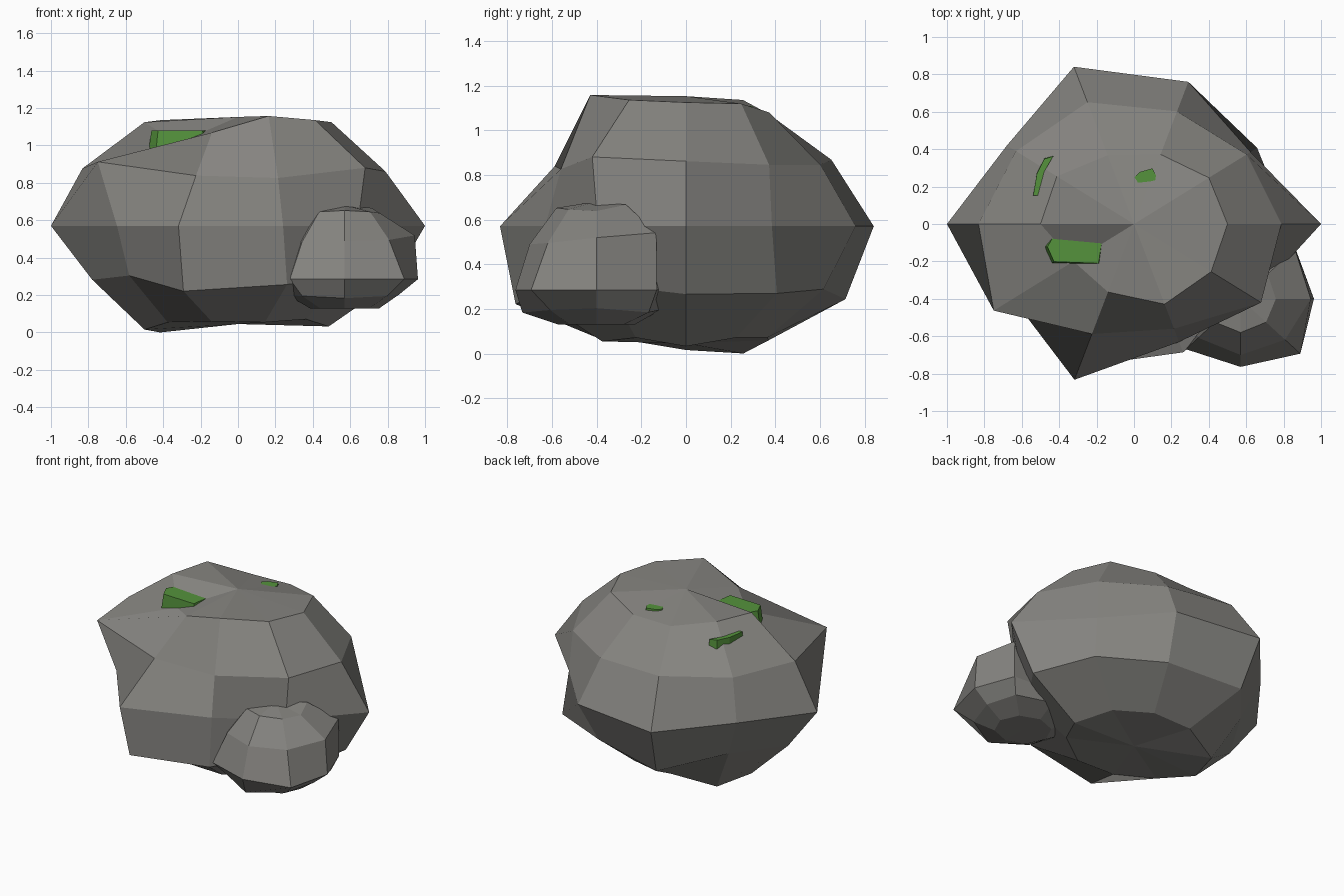
import bpy, bmesh, math

if "Cube" in bpy.data.objects:
    bpy.data.objects.remove(bpy.data.objects["Cube"])

def material(name, rgb):
    m = bpy.data.materials.new(name)
    m.diffuse_color = (*rgb, 1)
    m.use_nodes = True
    m.node_tree.nodes["Principled BSDF"].inputs["Base Color"].default_value = m.diffuse_color
    return m

STONE = material("stone grey", (0.235, 0.23, 0.215))
MOSS = material("moss green", (0.09, 0.29, 0.045))

def finish(name, bm, mat):
    me = bpy.data.meshes.new(name)
    bm.to_mesh(me)
    bm.free()
    me.materials.append(mat)
    ob = bpy.data.objects.new(name, me)
    bpy.context.collection.objects.link(ob)
    return ob

def boulder(name, centre, scale, low_scale, rings, poles):
    """Low-poly sphere; each ring lists the radius factor of every vertex."""
    bm = bmesh.new()
    def vert(lat, lon, r):
        sz = scale[2] if lat >= 0 else low_scale
        return bm.verts.new((centre[0] + scale[0] * r * math.cos(lat) * math.cos(lon),
                             centre[1] + scale[1] * r * math.cos(lat) * math.sin(lon),
                             centre[2] + sz * r * math.sin(lat)))
    rows = []
    for i, ring in enumerate(rings):
        lat = math.radians(60 - 30 * i)
        rows.append([vert(lat, math.tau * k / len(ring), r) for k, r in enumerate(ring)])
    top, bottom = vert(math.pi / 2, 0, poles[0]), vert(-math.pi / 2, 0, poles[1])
    n = len(rings[0])
    for k in range(n):
        j = (k + 1) % n
        bm.faces.new((top, rows[0][k], rows[0][j]))
        bm.faces.new((bottom, rows[-1][j], rows[-1][k]))
        for a, b in zip(rows, rows[1:]):
            bm.faces.new((b[k], b[j], a[j], a[k]))
    return finish(name, bm, STONE)

# main boulder: ten sides, radii from the +x side counter-clockwise
boulder("main_boulder", (0, 0, 0.57), (1, 0.85, 0.64), 0.64, [
    [1.00, 0.99, 0.92, 0.91, 1.02, 1.00, 0.80, 0.90, 1.06, 1.02],
    [0.91, 0.86, 0.86, 0.93, 0.90, 0.96, 1.07, 0.84, 0.80, 0.97],
    [1.00, 0.77, 0.94, 1.04, 0.84, 1.00, 0.80, 1.03, 0.78, 0.79],
    [0.95, 0.94, 0.88, 1.02, 0.82, 0.90, 0.83, 1.09, 0.98, 0.82],
    [0.97, 0.90, 0.90, 0.92, 1.028, 1.00, 0.93, 0.92, 0.93, 0.90],
], (0.91, 0.82))

# small rock: eight sides, squashed underneath
boulder("small_rock", (0.57, -0.40, 0.285), (0.37, 0.34, 0.40), 0.18, [
    [1.02, 1.10, 0.95, 1.0, 1.0, 1.04, 1.06, 1.04],
    [1.17, 1.28, 0.85, 1.0, 1.0, 1.0, 1.02, 1.05],
    [1.06, 1.12, 0.85, 1.0, 1.0, 1.12, 1.07, 1.22],
    [0.91, 1.12, 0.98, 1.0, 0.95, 1.00, 1.13, 1.00],
    [1.0, 1.0, 1.0, 1.0, 1.0, 1.0, 1.0, 1.0],
], (0.99, 0.86))

def moss_patch(name, outline, z0, z1, taper):
    """Tapered block sunk into the stone."""
    bm = bmesh.new()
    cx = sum(p[0] for p in outline) / len(outline)
    cy = sum(p[1] for p in outline) / len(outline)
    low = [bm.verts.new((x, y, z0)) for x, y in outline]
    high = [bm.verts.new((cx + (x - cx) * taper, cy + (y - cy) * taper, z1)) for x, y in outline]
    bm.faces.new(low[::-1])
    bm.faces.new(high)
    for k in range(len(low)):
        j = (k + 1) % len(low)
        bm.faces.new((low[k], low[j], high[j], high[k]))
    bmesh.ops.recalc_face_normals(bm, faces=bm.faces)
    return finish(name, bm, MOSS)

# moss patches on the top
moss_patch("front_moss", [(-0.48, -0.12), (-0.44, -0.21), (-0.17, -0.22), (-0.15, -0.09), (-0.44, -0.05)],
           0.96, 1.08, 0.88)
moss_patch("left_moss", [(-0.54, 0.15), (-0.515, 0.15), (-0.48, 0.28), (-0.43, 0.365), (-0.48, 0.35), (-0.52, 0.27)],
           1.0, 1.06, 0.97)
moss_patch("back_moss", [(0.0, 0.25), (0.05, 0.17), (0.11, 0.20), (0.12, 0.26), (0.10, 0.30), (0.03, 0.28)],
           1.0, 1.108, 0.95)
